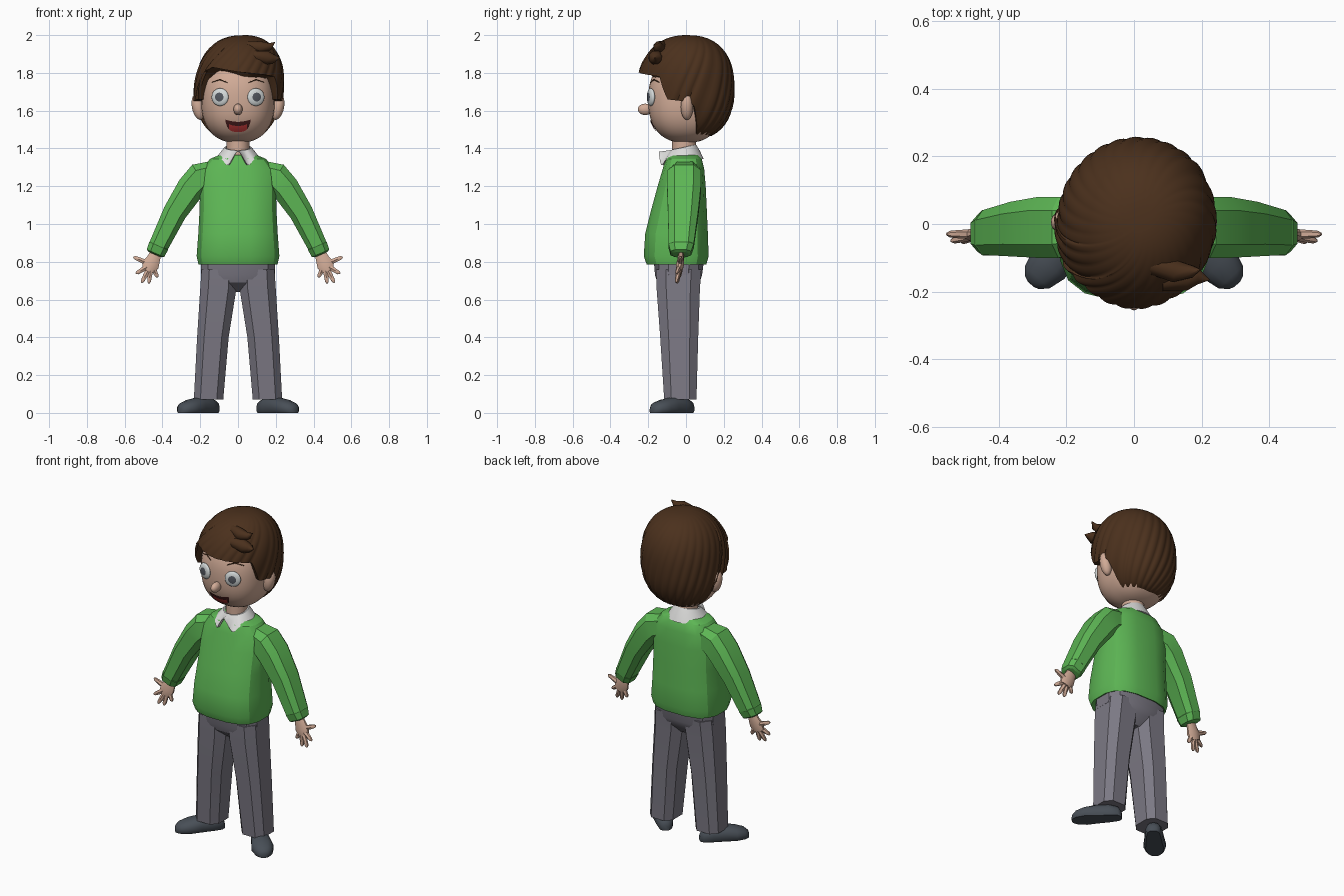
import bpy, bmesh, math
from math import sin, cos, pi
from mathutils import Vector, Matrix

if "Cube" in bpy.data.objects:
    bpy.data.objects.remove(bpy.data.objects["Cube"])

def material(name, r, g, b):
    m = bpy.data.materials.new(name)
    m.use_nodes = True
    m.diffuse_color = (r, g, b, 1)
    m.node_tree.nodes["Principled BSDF"].inputs["Base Color"].default_value = (r, g, b, 1)
    return m

SKIN = material("skin", .64, .41, .31)
GREEN = material("sweater green", .11, .47, .09)
GREY = material("trouser grey", .20, .19, .23)
SHOE = material("shoe slate", .065, .078, .095)
HAIR = material("hair brown", .07, .03, .012)
WHITE = material("collar white", .72, .72, .71)
EYE = material("eye white", .66, .70, .70)
IRIS = material("iris grey", .09, .10, .12)
RED = material("mouth red", .50, .04, .04)
DARK = material("mouth dark", .06, .012, .012)

def finish(name, bm, mats, angle=35, recalc=True):
    if recalc:
        bmesh.ops.recalc_face_normals(bm, faces=bm.faces)
    me = bpy.data.meshes.new(name)
    bm.to_mesh(me)
    bm.free()
    for m in mats:
        me.materials.append(m)
    ob = bpy.data.objects.new(name, me)
    bpy.context.collection.objects.link(ob)
    bpy.ops.object.select_all(action='DESELECT')
    ob.select_set(True)
    bpy.context.view_layer.objects.active = ob
    bpy.ops.object.shade_smooth_by_angle(angle=math.radians(angle))
    return ob

def loft(name, rings, mat, angle=35, caps=True):
    """Skin a list of equally long point rings."""
    bm = bmesh.new()
    vs = [[bm.verts.new(p) for p in r] for r in rings]
    n = len(vs[0])
    for a, b in zip(vs, vs[1:]):
        for i in range(n):
            bm.faces.new((a[i], a[(i + 1) % n], b[(i + 1) % n], b[i]))
    if caps:
        bm.faces.new(vs[0])
        bm.faces.new(vs[-1])
    return finish(name, bm, [mat], angle)

def ring(c, u, v, n=8, power=3):
    """Superellipse ring spanned by the half-axes u and v."""
    f = lambda w: math.copysign(abs(w) ** (2 / power), w)
    c, u, v = Vector(c), Vector(u), Vector(v)
    angles = [(i + .5) * 2 * pi / n for i in range(n)]
    return [c + u * f(cos(t)) + v * f(sin(t)) for t in angles]

def level(z, x, rx, y0, y1, n=8, power=3):
    return ring((x, (y0 + y1) / 2, z), (rx, 0, 0), (0, (y1 - y0) / 2, 0), n, power)

def tube(name, pts, radii, mat, n=6, flat=1):
    """Tapered tube along a path; flat squashes it front to back."""
    pts = [Vector(p) for p in pts]
    rings = []
    for i, (p, r) in enumerate(zip(pts, radii)):
        d = (pts[min(i + 1, len(pts) - 1)] - pts[max(i - 1, 0)]).normalized()
        u = d.cross(Vector((0, 1, 0))).normalized()
        rings.append(ring(p, u * r, u.cross(d) * r * flat, n, 2))
    return loft(name, rings, mat, 50)

def ball(name, loc, size, mat, rot=0):
    bm = bmesh.new()
    m = Matrix.Translation(loc) @ Matrix.Rotation(rot, 4, 'Y') @ Matrix.Diagonal((*size, 1))
    bmesh.ops.create_uvsphere(bm, u_segments=20, v_segments=12, radius=1, matrix=m)
    return finish(name, bm, [mat], 60)

# Head: a slightly boxy ellipsoid
N, HX, HY, HZ, HC = 2.4, .195, .2, .227, 1.657

def face_y(x, z):
    k = 1 - abs(x / HX) ** N - abs((z - HC) / HZ) ** N
    return -HY * max(k, 0) ** (1 / N)

bm = bmesh.new()
bmesh.ops.create_uvsphere(bm, u_segments=40, v_segments=28, radius=1)
for v in bm.verts:
    k = sum(abs(c) ** N for c in v.co) ** (-1 / N)
    v.co = (v.co.x * k * HX, v.co.y * k * HY, v.co.z * k * HZ + HC)
finish("head", bm, [SKIN], 60)
ball("nose", (0, -.215, 1.607), (.024, .04, .03), SKIN)
loft("neck", [level(z, 0, .062, -.075, .055, 16, 2) for z in (1.33, 1.48)], SKIN)

# Mouth: thin plate following the face, dark above and red below
bm = bmesh.new()
cols, rows = 14, 5
grid = []
for i in range(cols + 1):
    u = -1 + 2 * i / cols
    top = 1.541 + .012 * u * u
    depth = .054 * max(1 - u ** 4, .04) ** .5
    line = []
    for j in range(rows + 1):
        x, z = .066 * u, top - depth * j / rows
        line.append(bm.verts.new((x, face_y(x, z) - .006, z)))
    grid.append(line)
for i in range(cols):
    for j in range(rows):
        f = bm.faces.new((grid[i][j], grid[i][j + 1], grid[i + 1][j + 1], grid[i + 1][j]))
        f.material_index = 0 if j > 1 and 1 < i < cols - 2 else 1
finish("mouth", bm, [RED, DARK], recalc=False)

for s, side in ((1, "left"), (-1, "right")):
    ball(side + "_ear", (s * .21, .005, 1.62), (.034, .033, .07), SKIN, s * .2)

    # Eye: flattened ball with concentric colours
    bm = bmesh.new()
    bmesh.ops.create_uvsphere(bm, u_segments=24, v_segments=24, radius=1)
    for f in bm.faces:
        c = f.calc_center_median()
        if c.z > 0 and math.hypot(c.x, c.y) < .5:
            f.material_index = 1
    spot = (s * .095, face_y(.095, 1.672) - .002, 1.672)
    bm.transform(Matrix.Translation(spot) @ Matrix.Rotation(s * .33, 4, 'Z')
                 @ Matrix.Rotation(pi / 2, 4, 'X') @ Matrix.Diagonal((.047, .047, .016, 1)))
    finish(side + "_eye", bm, [EYE, IRIS], 60)
    brow = [(s * x, face_y(x, z) - .001, z) for x, z in ((.055, 1.748), (.095, 1.765), (.14, 1.75))]
    tube(side + "_brow", brow, (.002, .004, .002), HAIR)

    # Sleeve, cuff and hand: x, z, half width, front, back
    def sleeve(name, rows):
        rings = []
        for i, (x, z, w, y0, y1) in enumerate(rows):
            a, b = rows[max(i - 1, 0)], rows[min(i + 1, len(rows) - 1)]
            d = Vector((b[0] - a[0], 0, b[1] - a[1])).normalized()
            rings.append(ring((s * x, (y0 + y1) / 2, z), (-s * d.z * w, 0, d.x * w),
                              (0, (y1 - y0) / 2, 0)))
        loft(name, rings, GREEN, 25)
    sleeve(side + "_sleeve", [(.12, 1.27, .07, -.08, .07), (.2, 1.245, .085, -.105, .085),
                              (.25, 1.19, .078, -.105, .085), (.335, 1.06, .066, -.1, .07),
                              (.42, .885, .055, -.095, .045)])
    sleeve(side + "_cuff", [(.416, .893, .05, -.09, .04), (.42, .884, .057, -.096, .045),
                            (.437, .845, .053, -.085, .03), (.44, .838, .038, -.07, .015)])
    tube(side + "_palm", [(s * .43, -.025, .86), (s * .445, -.027, .82), (s * .462, -.032, .785),
                          (s * .475, -.035, .75)], (.03, .036, .047, .036), SKIN, 10, .45)
    tips = {"thumb": (.553, -.03, .825), "index_finger": (.54, -.05, .738),
            "middle_finger": (.51, -.052, .69), "ring_finger": (.472, -.048, .686),
            "little_finger": (.425, -.035, .718)}
    for finger, tip in tips.items():
        tip = Vector((s * tip[0], tip[1], tip[2]))
        root = Vector((s * .46, -.03, .785))
        tube(side + "_" + finger, [root.lerp(tip, t) for t in (.2, .6, .9, 1)],
             (.016, .014, .011, .005), SKIN, 6, .9)

    # Trouser leg
    loft(side + "_trouser_leg", [level(.07, s * .156, .082, -.12, .06),
                                 level(.4, s * .133, .088, -.142, .07),
                                 level(.66, s * .104, .101, -.162, .08),
                                 level(.76, s * .1, .098, -.165, .088)], GREY, 25)

    # Shoe: lofted from heel to toe, flat underneath
    heel, toe = Vector((s * .115, .03, 0)), Vector((s * .305, -.178, 0))
    d = (toe - heel).normalized()
    across = Vector((-d.y, d.x, 0))
    rings = []
    for t, w, h in ((0, .018, .035), (.06, .04, .065), (.25, .05, .085), (.5, .056, .084),
                    (.72, .064, .072), (.9, .05, .056), (.98, .028, .038), (1, .012, .025)):
        r = ring(heel.lerp(toe, t) + Vector((0, 0, h * .35)), across * w, (0, 0, h * .65), 14, 2.3)
        rings.append([(p.x, p.y, max(p.z, 0)) for p in r])
    loft(side + "_shoe", rings, SHOE, 45)

# Hips
loft("trouser_hips", [level(.64, 0, .06, -.1, .03, 12), level(.69, 0, .17, -.155, .075, 12),
                      level(.73, 0, .2, -.167, .088, 12), level(.82, 0, .2, -.175, .1, 12)], GREY, 25)

# Sweater body: height, half width, front, back
body = [(.795, .19, -.19, .09), (.785, .212, -.21, .11), (.83, .222, -.226, .122),
        (.95, .213, -.218, .118), (1.08, .206, -.185, .112), (1.2, .204, -.152, .106),
        (1.29, .195, -.125, .098), (1.345, .15, -.11, .085), (1.365, .1, -.095, .072)]
loft("sweater_body", [level(z, 0, w, a, b, 16, 2.8) for z, w, a, b in body], GREEN, 25)

# Collar: flared band that dips to two points and opens at the front
rings = []
for t, grow in ((0, 0), (.4, .003), (1, .004), (1, -.012), (0, -.008)):
    row = []
    for i in range(64):
        a = (i + .5) * 2 * pi / 64 - pi
        low = 1.345 - .035 * math.exp(-((abs(a) - .5) / .2) ** 2) + .04 * math.exp(-(a / .2) ** 2)
        high = 1.405 - .015 * cos(a)
        r = .072 + .043 * t + grow
        row.append((r * sin(a), -.018 - r * (1 + .06 * t * cos(a)) * cos(a), high + (low - high) * t))
    rings.append(row)
loft("collar", rings + rings[:1], WHITE, 45, caps=False)

# Hair: ridged cap, swirling from the crown down to a varying hairline
HAIRLINE = [(-180, 1.465), (-108, 1.475), (-98, 1.63), (-85, 1.65), (-64, 1.66), (-52, 1.8),
            (-35, 1.83), (0, 1.805), (35, 1.79), (54, 1.78), (64, 1.66), (85, 1.65),
            (98, 1.63), (108, 1.475), (180, 1.465)]

def hairline(deg):
    for (a, za), (b, zb) in zip(HAIRLINE, HAIRLINE[1:]):
        if a <= deg <= b:
            return za + (zb - za) * (deg - a) / (b - a)

COLS, ROWS, POW = 168, 22, 2.35
rings = []
for j in range(1, ROWS + 2):
    t = min(j / ROWS, 1)
    row = []
    for i in range(COLS):
        a = i * 2 * pi / COLS - pi
        front = max(cos(a), 0)
        end = math.acos((hairline(math.degrees(a)) - 1.72) / .28)
        zeta = cos(t * end)
        r = (1 - abs(zeta) ** POW) ** (1 / POW)
        r *= 1 + (.045 - .025 * front) * t * (abs(sin(14 * a)) - .7) + .07 * front ** 2 * t ** 2
        if j > ROWS:
            r *= .8
        swirl = a + .9 * (1 - t)
        row.append((.237 * r * sin(swirl) + .03 * (1 - t), .008 - .248 * r * cos(swirl),
                    1.72 + .28 * zeta))
    rings.append(row)
loft("hair_cap", rings, HAIR, 50)

# Loose locks at the parting
tube("parting_lock", [(.05, -.12, 1.94), (.12, -.14, 1.935), (.17, -.14, 1.94), (.195, -.135, 1.962)],
     (.03, .035, .02, .002), HAIR, 8)
tube("fringe_lock", [(.08, -.17, 1.89), (.15, -.16, 1.88), (.19, -.155, 1.875), (.222, -.165, 1.88)],
     (.03, .04, .025, .002), HAIR, 8)
